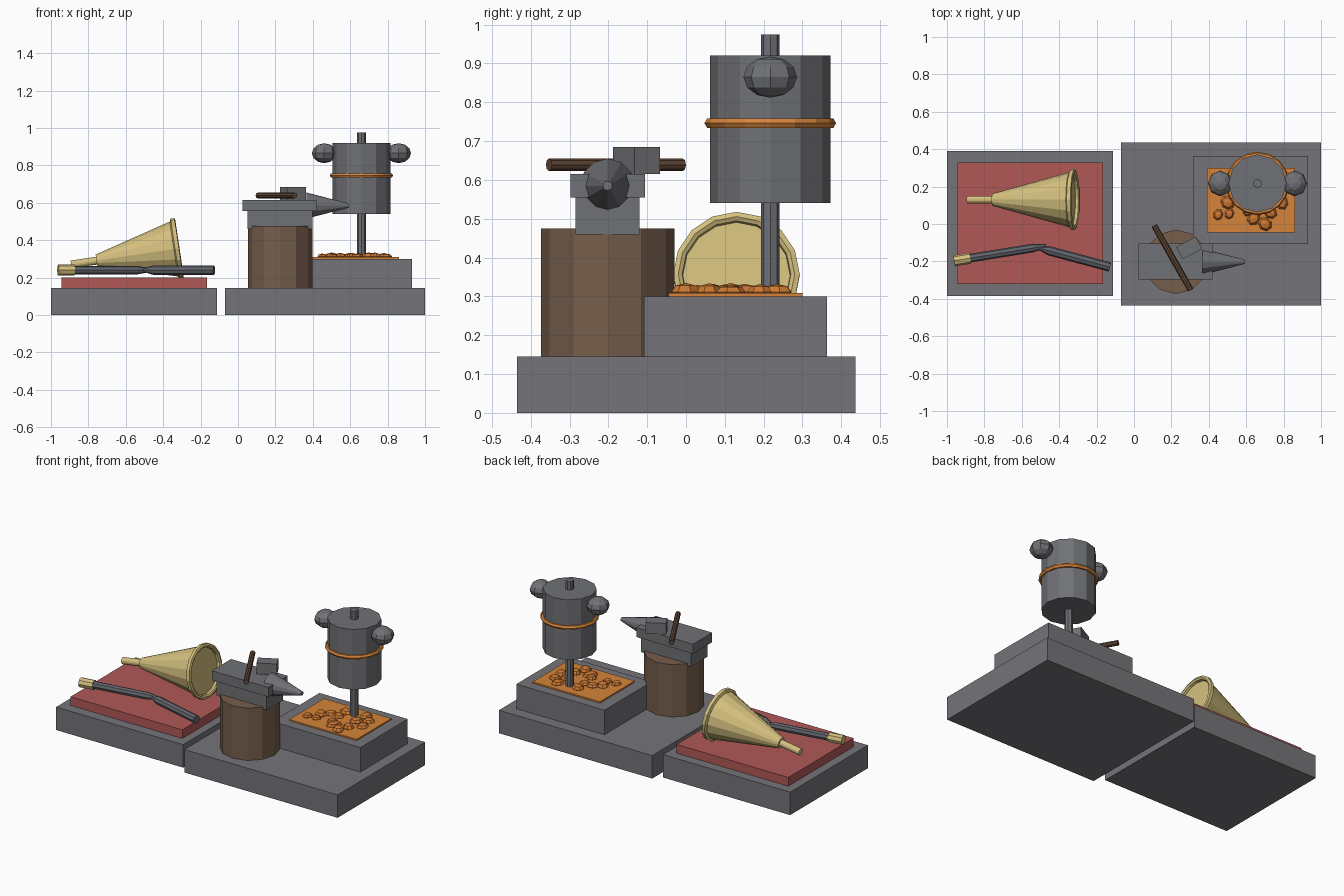
import bpy, bmesh, math, random
from mathutils import Vector, Matrix

if "Cube" in bpy.data.objects:
    bpy.data.objects.remove(bpy.data.objects["Cube"])

random.seed(4)


def mat(name, r, g, b):
    m = bpy.data.materials.new(name)
    lin = [((c / 255 + 0.055) / 1.055) ** 2.4 for c in (r, g, b)]
    m.diffuse_color = (*lin, 1)
    m.use_nodes = True
    m.node_tree.nodes["Principled BSDF"].inputs["Base Color"].default_value = m.diffuse_color
    return m


STONE = mat("stone grey", 117, 117, 122)
IRON = mat("iron grey", 112, 113, 117)
STEEL = mat("dark steel", 98, 101, 108)
CLOTH = mat("red cloth", 176, 88, 86)
BARK = mat("bark brown", 118, 94, 76)
HANDLE = mat("dark wood", 96, 70, 54)
BRASS = mat("brass", 212, 192, 126)
EMBER = mat("ember orange", 214, 132, 58)
COAL = mat("hot coal", 205, 120, 50)


def finish(name, bm, material, matrix=Matrix()):
    bmesh.ops.recalc_face_normals(bm, faces=bm.faces)
    me = bpy.data.meshes.new(name)
    bm.to_mesh(me)
    bm.free()
    me.materials.append(material)
    ob = bpy.data.objects.new(name, me)
    ob.matrix_world = matrix
    bpy.context.collection.objects.link(ob)
    return ob


def box(name, x, y, z, material, turn=0):
    """Box from (min, max) ranges, turned about its own vertical axis."""
    bm = bmesh.new()
    bmesh.ops.create_cube(bm, size=1)
    bmesh.ops.scale(bm, verts=bm.verts, vec=(x[1] - x[0], y[1] - y[0], z[1] - z[0]))
    mid = Vector((sum(x) / 2, sum(y) / 2, sum(z) / 2))
    return finish(name, bm, material, Matrix.Translation(mid) @ Matrix.Rotation(turn, 4, 'Z'))


def lathe(name, profile, start, direction, sides, material, closed=False, roll=0):
    """Spin (distance, radius) points about an axis; cap the ends unless closed."""
    bm = bmesh.new()
    rings = []
    for t, r in profile:
        rings.append([bm.verts.new((r * math.cos(a), r * math.sin(a), t))
                      for a in (roll + 2 * math.pi * i / sides for i in range(sides))])
    pairs = list(zip(rings, rings[1:]))
    if closed:
        pairs.append((rings[-1], rings[0]))
    else:
        bm.faces.new(rings[0])
        bm.faces.new(rings[-1])
    for a, b in pairs:
        for i in range(sides):
            j = (i + 1) % sides
            bm.faces.new((a[i], a[j], b[j], b[i]))
    rot = Vector(direction).to_track_quat('Z', 'Y').to_matrix().to_4x4()
    return finish(name, bm, material, Matrix.Translation(Vector(start)) @ rot)


def rod(name, a, b, r, sides, material):
    d = Vector(b) - Vector(a)
    return lathe(name, [(0, r), (d.length, r)], a, d, sides, material)


def ball(name, centre, radii, segs, rings, material, turn=0):
    bm = bmesh.new()
    bmesh.ops.create_uvsphere(bm, u_segments=segs, v_segments=rings, radius=1)
    bmesh.ops.scale(bm, verts=bm.verts, vec=radii)
    return finish(name, bm, material,
                  Matrix.Translation(Vector(centre)) @ Matrix.Rotation(turn, 4, 'Z'))


UP = (0, 0, 1)

# Bases
box("forge_slab", (-0.07, 1.0), (-0.435, 0.437), (0, 0.145), STONE)
box("display_slab", (-1.0, -0.113), (-0.385, 0.39), (0, 0.145), STONE)
box("cloth_pad", (-0.945, -0.165), (-0.32, 0.33), (0.145, 0.2), CLOTH)

# Hearth with glowing bed and coals
box("hearth_block", (0.315, 0.93), (-0.108, 0.363), (0.145, 0.30), STONE)
box("ember_bed", (0.39, 0.86), (-0.045, 0.30), (0.30, 0.309), EMBER)
coals = [(0.45, 0.05), (0.51, 0.055), (0.50, 0.115), (0.61, 0.07), (0.65, 0.055),
         (0.70, 0.0), (0.64, 0.03), (0.73, 0.06), (0.79, 0.115), (0.545, 0.15),
         (0.60, 0.15), (0.72, 0.15), (0.60, 0.22), (0.73, 0.235), (0.78, 0.19)]
for x, y in coals:
    s = random.uniform(0.028, 0.042)
    ball("coal", (x, y, 0.312), (s, s * 0.85, random.uniform(0.016, 0.024)), 7, 4, COAL,
         random.uniform(0, 3))

# Power hammer: rod, drum, band and side weights
PX, PY = 0.66, 0.217
rod("hammer_rod", (PX, PY, 0.30), (PX, PY, 0.975), 0.024, 8, IRON)
lathe("drum", [(0.54, 0.155), (0.92, 0.155)], (PX, PY, 0), UP, 12, IRON)
band = [(0.746 + 0.0135 * math.sin(a), 0.156 + 0.0135 * math.cos(a))
        for a in (math.pi / 3 * i for i in range(6))]
lathe("drum_band", band, (PX, PY, 0), UP, 16, EMBER, closed=True)
for side in (-1, 1):
    ball("side_weight", (PX + side * 0.199, PY, 0.865), (0.066, 0.069, 0.053), 8, 6, IRON)

# Anvil on a stump
lathe("stump", [(0.145, 0.172), (0.475, 0.172)], (0.225, -0.202, 0), UP, 12, BARK)
box("anvil_foot", (0.05, 0.398), (-0.284, -0.12), (0.46, 0.556), IRON)
box("anvil_face", (0.025, 0.42), (-0.297, -0.105), (0.555, 0.615), IRON)
lathe("anvil_horn", [(0, 0.07), (0.225, 0.012)], (0.365, -0.202, 0.585), (1, 0, 0), 12, IRON)

# Hand hammer resting on the anvil
turn = math.atan2(0.477, 0.879)
box("hammer_head", (0.236, 0.354), (-0.165, -0.091), (0.615, 0.685), IRON, turn)
rod("hammer_handle", (0.108, -0.008, 0.639), (0.303, -0.353, 0.639), 0.016, 8, HANDLE)

# Brass funnel: spout, cone, rim and recessed mouth
funnel = [(0, 0.021), (0.137, 0.021), (0.137, 0.033), (0.555, 0.148), (0.562, 0.163),
          (0.582, 0.163), (0.586, 0.15), (0.58, 0.14), (0.565, 0.138)]
lathe("funnel", funnel, (-0.892, 0.13, 0.27), (0.989, 0, 0.149), 16, BRASS)

# Two-piece tool with a brass cap and tapered meeting ends
Z = 0.24
lathe("tool_cap", [(0, 0.03), (0.088, 0.03)], (-0.962, -0.197, Z), (0.41, 0.07, 0), 8, BRASS)
lathe("tool_arm_left", [(0, 0.023), (0.345, 0.023), (0.415, 0.01)],
      (-0.88, -0.183, Z), (0.41, 0.066, 0), 8, STEEL)
lathe("tool_arm_right", [(0, 0.01), (0.05, 0.025), (0.388, 0.025)],
      (-0.503, -0.13, Z), (0.378, -0.101, 0), 8, STEEL)
